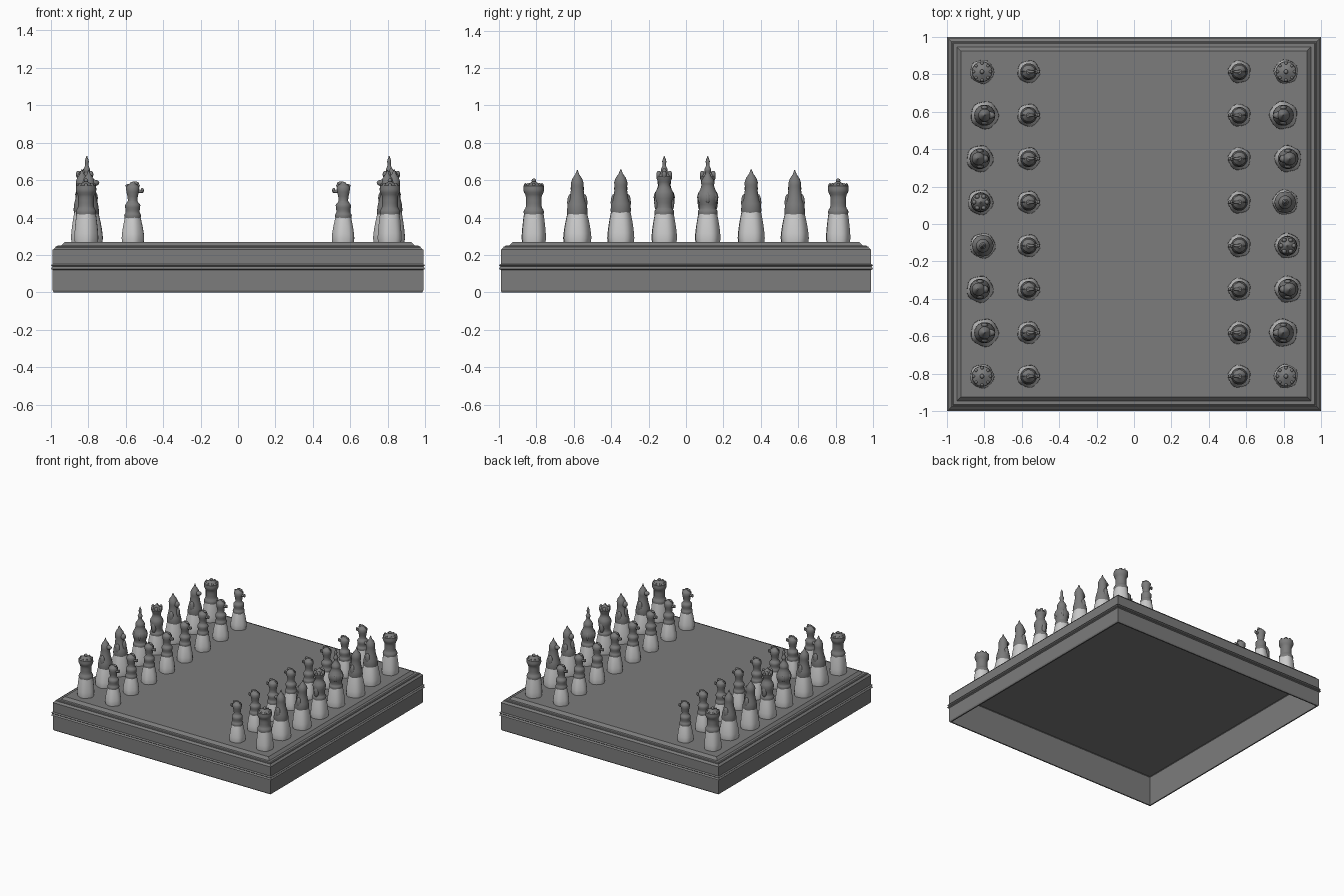
import bpy, bmesh, math
from mathutils import Matrix

if "Cube" in bpy.data.objects:
    bpy.data.objects.remove(bpy.data.objects["Cube"])

TOP = 0.27
SEG = 24

# Dark finish for the board and figures; robes stay plain grey
dark = bpy.data.materials.new("dark_grey")
dark.diffuse_color = (.2, .2, .2, 1)
dark.use_nodes = True
dark.node_tree.nodes["Principled BSDF"].inputs["Base Color"].default_value = dark.diffuse_color


def finish(bm, name, smooth=True, mat=None):
    bmesh.ops.recalc_face_normals(bm, faces=bm.faces)
    me = bpy.data.meshes.new(name)
    bm.to_mesh(me)
    bm.free()
    if mat:
        me.materials.append(mat)
    if smooth:
        for p in me.polygons:
            p.use_smooth = True
        me.set_sharp_from_angle(angle=math.radians(40))
    return me


def place(me, name, loc=(0, 0, 0), rot=0.0):
    ob = bpy.data.objects.new(name, me)
    ob.location = loc
    ob.rotation_euler.z = rot
    bpy.context.collection.objects.link(ob)


def loft(bm, profile, n, phase=0.0, scale=1.0, lobes=0.0, lean=0.0, cap_start=False):
    """Stack rings of (radius, z); optional cloth folds and backward lean."""
    rings = []
    z0, z1 = profile[0][1], profile[-1][1]
    for r, z in profile:
        t = (z - z0) / (z1 - z0)
        ring = []
        for i in range(n):
            a = phase + math.tau * i / n
            k = r * scale * (1 + lobes * (1 - 0.6 * t) * math.cos(5 * a + 0.6))
            ring.append(bm.verts.new((k * math.cos(a) + lean * t, k * math.sin(a), z)))
        rings.append(ring)
    for lo, hi in zip(rings, rings[1:]):
        for i in range(n):
            j = (i + 1) % n
            bm.faces.new((lo[i], lo[j], hi[j], hi[i]))
    bm.faces.new(rings[-1])
    if cap_start:
        bm.faces.new(rings[0])


def eased(points, steps=3):
    """Round a short profile with cosine easing of the radius."""
    out = [points[0]]
    for (r0, z0), (r1, z1) in zip(points, points[1:]):
        for s in range(1, steps + 1):
            t = s / steps
            e = (1 - math.cos(math.pi * t)) / 2
            out.append((r0 + (r1 - r0) * e, z0 + (z1 - z0) * t))
    return out


def ball(bm, loc, size):
    m = Matrix.Translation(loc) @ Matrix.Diagonal((*size, 1))
    bmesh.ops.create_uvsphere(bm, u_segments=12, v_segments=8, radius=1, matrix=m)


def crown(bm, count, r, z, size):
    for i in range(count):
        a = math.tau * i / count
        ball(bm, (r * math.cos(a), r * math.sin(a), z), size)


def arms(bm):
    for y in (-.038, .038):
        ball(bm, (0, y, .48), (.02, .016, .045))


# Board: moulded frame with a hollow, flat-walled underside
bm = bmesh.new()
loft(bm, [(.975, .245), (.975, 0), (.985, 0), (.99, .01), (.99, .12), (1, .125), (.992, .138),
          (1, .145), (.99, .152), (.99, .228), (.965, .25), (.945, .25), (.925, TOP)],
     4, math.pi / 4, math.sqrt(2), cap_start=True)
place(finish(bm, "board", False, dark), "board")


# Robe: plain lower body with soft folds
def robe(name, foot, waist, h):
    b = bmesh.new()
    profile = [(foot * .96, TOP), (foot, TOP + .02)]
    for s in range(1, 6):
        t = s / 5
        profile.append((foot + (waist - foot) * t ** 1.5, TOP + .02 + (h - TOP - .02) * t))
    loft(b, profile, SEG, lobes=.04)
    return finish(b, name + "_robe")


# Figure: collar and detailed upper half, inward direction is +x
def figure(name, waist, h, points, detail, lean=0.0):
    b = bmesh.new()
    collar = [(waist, h - .005), (waist + .003, h + .01)]
    loft(b, collar + eased(collar[1:] + points)[1:], SEG, lean=lean)
    detail(b)
    return finish(b, name + "_figure", mat=dark)


def rook_detail(b):
    crown(b, 8, .044, .572, (.009, .009, .012))
    ball(b, (0, 0, .597), (.012, .012, .012))


def knight_detail(b):
    ball(b, (.025, 0, .585), (.032, .02, .018))
    arms(b)


def bishop_detail(b):
    ball(b, (.02, 0, .575), (.026, .022, .026))
    ball(b, (.035, 0, .5), (.014, .018, .05))
    arms(b)


def king_detail(b):
    crown(b, 6, .045, .505, (.014, .014, .03))


def queen_detail(b):
    crown(b, 6, .034, .63, (.013, .013, .02))
    arms(b)


def pawn_detail(b):
    ball(b, (.035, 0, .54), (.024, .012, .009))
    ball(b, (.052, 0, .545), (.008, .009, .014))
    ball(b, (0, 0, .57), (.04, .004, .012))
    ball(b, (.012, 0, .583), (.022, .008, .01))


kinds = {}


def define(name, foot, waist, h, points, detail, lean=0.0):
    kinds[name] = (robe(name, foot, waist, h),
                   figure(name, waist, h, points, detail, lean))


define("rook", .064, .052, .42,
       [(.042, .46), (.042, .51), (.055, .545), (.054, .57), (.01, .592)], rook_detail)
define("knight", .074, .053, .42,
       [(.034, .55), (.034, .585), (.002, .655)], knight_detail)
define("bishop", .071, .052, .43,
       [(.034, .545), (.035, .59), (.003, .657)], bishop_detail, -.012)
define("king", .067, .05, .42,
       [(.044, .45), (.057, .51), (.034, .57), (.036, .59), (.013, .635),
        (.018, .655), (.009, .68), (.011, .7), (.002, .73)], king_detail)
define("queen", .067, .05, .42,
       [(.042, .455), (.05, .525), (.03, .575), (.043, .62), (.003, .665)], queen_detail)
define("pawn", .06, .042, .4,
       [(.037, .43), (.041, .465), (.025, .49), (.036, .56), (.012, .588)], pawn_detail)


# Rows: right side is the left side turned half way round
row = ["rook", "knight", "bishop", "king", "queen", "bishop", "knight", "rook"]
setback = {"rook": .812, "knight": .798, "bishop": .823, "king": .808, "queen": .82}
for side, sx in (("left", -1), ("right", 1)):
    rot = 0 if sx < 0 else math.pi
    for i in range(8):
        y = -sx * (i - 3.5) * .2325
        for kind, x in ((row[i], setback[row[i]]), ("pawn", .563)):
            for part, me in zip(("robe", "figure"), kinds[kind]):
                place(me, f"{side}_{kind}_{part}", (sx * x, y, 0), rot)
